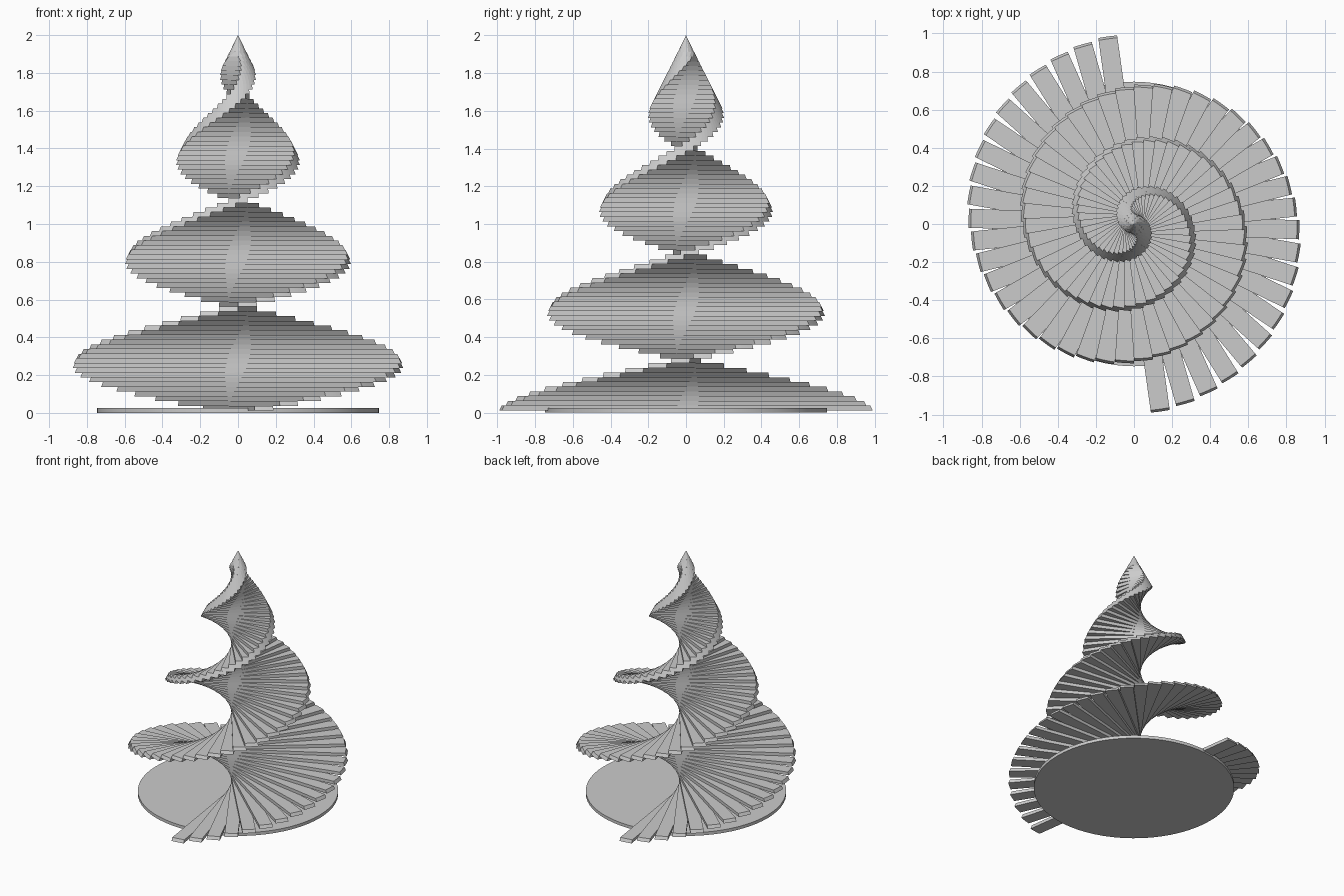
import bpy, bmesh
from math import radians, asin, sin, cos, pi

if "Cube" in bpy.data.objects:
    bpy.data.objects.remove(bpy.data.objects["Cube"])

HEIGHT = 2.0       # overall height of the cone envelope
BASE_R = 1.0       # cone radius at the ground
HALF_W = 0.05      # half thickness of each slat
STEP = 0.025       # slat height
TURN = 8           # degrees of twist per slat
COUNT = 80
ARC = 6            # segments on each curved slat end


def slat_outline(bm, z, angle):
    """Straight-sided bar clipped by the cone's circle at height z."""
    r = max(BASE_R * (1 - z / HEIGHT), 0.0005)
    half = asin(min(1.0, HALF_W / r))
    ring = []
    for end in (0, pi):
        for k in range(ARC + 1):
            a = angle + end - half + 2 * half * k / ARC
            ring.append(bm.verts.new((r * cos(a), r * sin(a), z)))
    return ring


# twisted stack of slats, tapering to a point
bm = bmesh.new()
for i in range(1, COUNT + 1):
    angle = radians(90 + TURN * i)
    z0 = STEP * (i - 0.5)
    z1 = min(z0 + STEP, HEIGHT)
    low, high = slat_outline(bm, z0, angle), slat_outline(bm, z1, angle)
    bm.faces.new(low[::-1])
    bm.faces.new(high)
    n = len(low)
    for k in range(n):
        j = (k + 1) % n
        bm.faces.new((low[k], low[j], high[j], high[k]))
bmesh.ops.dissolve_degenerate(bm, dist=1e-5, edges=bm.edges[:])
mesh = bpy.data.meshes.new("twisted_slats")
bm.to_mesh(mesh)
bm.free()
bpy.context.collection.objects.link(bpy.data.objects.new("twisted_slats", mesh))

# round base plate
bpy.ops.mesh.primitive_cylinder_add(vertices=64, radius=0.747, depth=STEP,
                                    location=(0, 0, STEP / 2))
bpy.context.object.name = "base_plate"
bpy.ops.object.shade_smooth_by_angle()
